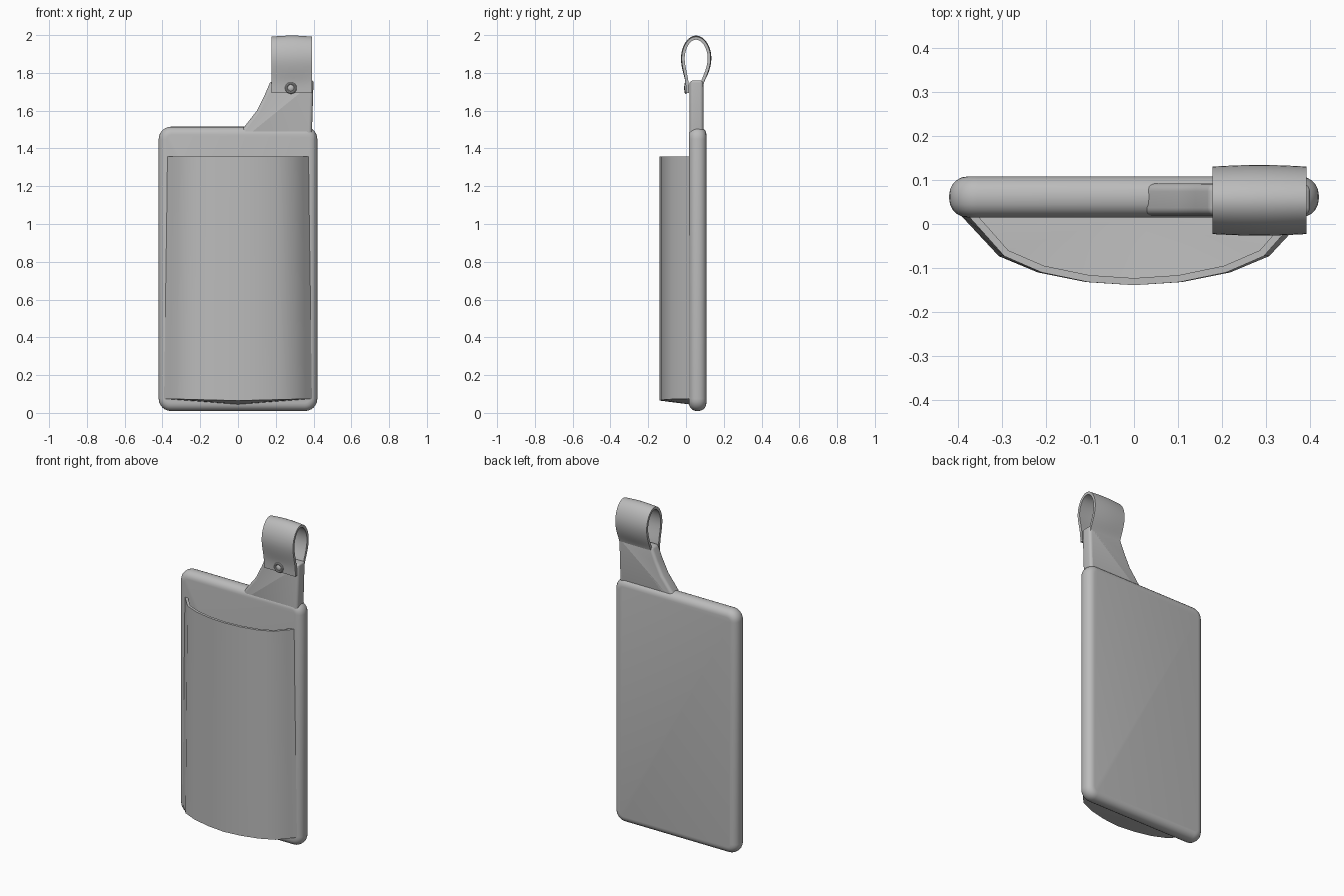
import bpy, bmesh, math
from mathutils import Vector

cube = bpy.data.objects.get("Cube")
if cube:
    bpy.data.objects.remove(cube, do_unlink=True)

grey = bpy.data.materials.new("plain_grey")
grey.use_nodes = True
COLOUR = (0.5, 0.5, 0.5, 1)
grey.diffuse_color = COLOUR
grey.node_tree.nodes["Principled BSDF"].inputs["Base Color"].default_value = COLOUR


def make(name, bm):
    """Turn a bmesh into a linked, selected object."""
    mesh = bpy.data.meshes.new(name)
    bm.to_mesh(mesh)
    bm.free()
    obj = bpy.data.objects.new(name, mesh)
    bpy.context.collection.objects.link(obj)
    mesh.materials.append(grey)
    return obj


def finish(obj, angle=35):
    """Apply modifiers and shade smooth with sharp edges kept."""
    bpy.ops.object.select_all(action='DESELECT')
    obj.select_set(True)
    bpy.context.view_layer.objects.active = obj
    if obj.modifiers:
        bpy.ops.object.convert(target='MESH')
    bpy.ops.object.shade_smooth_by_angle(angle=math.radians(angle))


def slab(name, outline, y0, y1, corner, rim):
    """Extrude an x-z outline along y, round its corners, then its rims."""
    bm = bmesh.new()
    face = bm.faces.new([bm.verts.new((x, y0, z)) for x, z in outline])
    ext = bmesh.ops.extrude_face_region(bm, geom=[face])
    moved = [g for g in ext["geom"] if isinstance(g, bmesh.types.BMVert)]
    bmesh.ops.translate(bm, verts=moved, vec=(0, y1 - y0, 0))
    bmesh.ops.recalc_face_normals(bm, faces=bm.faces[:])

    def along_y(e):
        return abs(e.verts[0].co.y - e.verts[1].co.y) > 0.01

    sides = [e for e in bm.edges if along_y(e) and e.calc_face_angle(0) > 0.7]
    bmesh.ops.bevel(bm, geom=sides, offset=corner, segments=6, profile=0.5, affect='EDGES')
    rims = [e for e in bm.edges if not along_y(e)]
    bmesh.ops.bevel(bm, geom=rims, offset=rim, segments=5, profile=0.5, affect='EDGES')
    bmesh.ops.recalc_face_normals(bm, faces=bm.faces[:])
    finish(make(name, bm))


# Padded back panel
slab("back_panel", [(-0.42, 0.01), (0.42, 0.01), (0.42, 1.515), (-0.42, 1.515)],
     0.015, 0.108, 0.065, 0.042)

# Hanging tab with a concave slanted side
slab("hanging_tab", [(0.0, 1.44), (0.39, 1.44), (0.4, 1.76), (0.172, 1.755),
                     (0.14, 1.68), (0.1, 1.6), (0.03, 1.51)],
     0.019, 0.092, 0.012, 0.018)

# Bowed front pocket, open at the top, with a sloping floor
half = [(0.4, 0.02), (0.362, -0.02), (0.312, -0.073), (0.222, -0.11), (0.11, -0.132)]
arc = [(-x, y) for x, y in half] + [(0, -0.139)] + half[::-1]
bm = bmesh.new()
low, high = [], []
for x, y in arc:
    low.append(bm.verts.new((x * 0.985, y, 0.075 - 0.01 * (1 - abs(x) / 0.4))))
    high.append(bm.verts.new((x * 0.945, y, 1.358)))
floor_back = bm.verts.new((0, 0.018, 0.045))
for i in range(len(arc) - 1):
    bm.faces.new((low[i], low[i + 1], high[i + 1], high[i]))
    bm.faces.new((low[i + 1], low[i], floor_back))
pocket = make("front_pocket", bm)
shell = pocket.modifiers.new("thickness", 'SOLIDIFY')
shell.thickness = 0.016
shell.offset = -1
finish(pocket)

# Strap loop, slightly bulged across its width
path = [(0.001, 1.693), (-0.001, 1.75), (-0.016, 1.80), (-0.031, 1.87), (-0.021, 1.935),
        (0.01, 1.986), (0.053, 2.004), (0.097, 1.986), (0.129, 1.935), (0.139, 1.87),
        (0.122, 1.80), (0.093, 1.75), (0.085, 1.71)]
bm = bmesh.new()
rows = []
for x, scale in ((0.178, 0.95), (0.23, 0.985), (0.285, 1), (0.34, 0.985), (0.392, 0.95)):
    row = []
    for y, z in path:
        s = scale if z > 1.76 else 1
        row.append(bm.verts.new((x, 0.053 + (y - 0.053) * s, 1.87 + (z - 1.87) * s)))
    rows.append(row)
for a, b in zip(rows, rows[1:]):
    for i in range(len(path) - 1):
        bm.faces.new((a[i], b[i], b[i + 1], a[i + 1]))
strap = make("strap_loop", bm)
smooth = strap.modifiers.new("smooth", 'SUBSURF')
smooth.levels = smooth.render_levels = 2
smooth.boundary_smooth = 'PRESERVE_CORNERS'
shell = strap.modifiers.new("thickness", 'SOLIDIFY')
shell.thickness = 0.016
shell.offset = -1
finish(strap)

# Snap button: outer ring and domed centre
centre = Vector((0.28, -0.001, 1.72))
bpy.ops.mesh.primitive_torus_add(location=centre, rotation=(math.pi / 2, 0, 0),
                                 major_radius=0.024, minor_radius=0.007,
                                 major_segments=28, minor_segments=10)
ring = bpy.context.object
ring.name = "snap_ring"
bpy.ops.mesh.primitive_uv_sphere_add(location=centre, radius=0.018, segments=20, ring_count=10)
stud = bpy.context.object
stud.name = "snap_stud"
stud.scale = (1, 0.55, 1)
for part in (ring, stud):
    part.data.materials.append(grey)
    finish(part)
